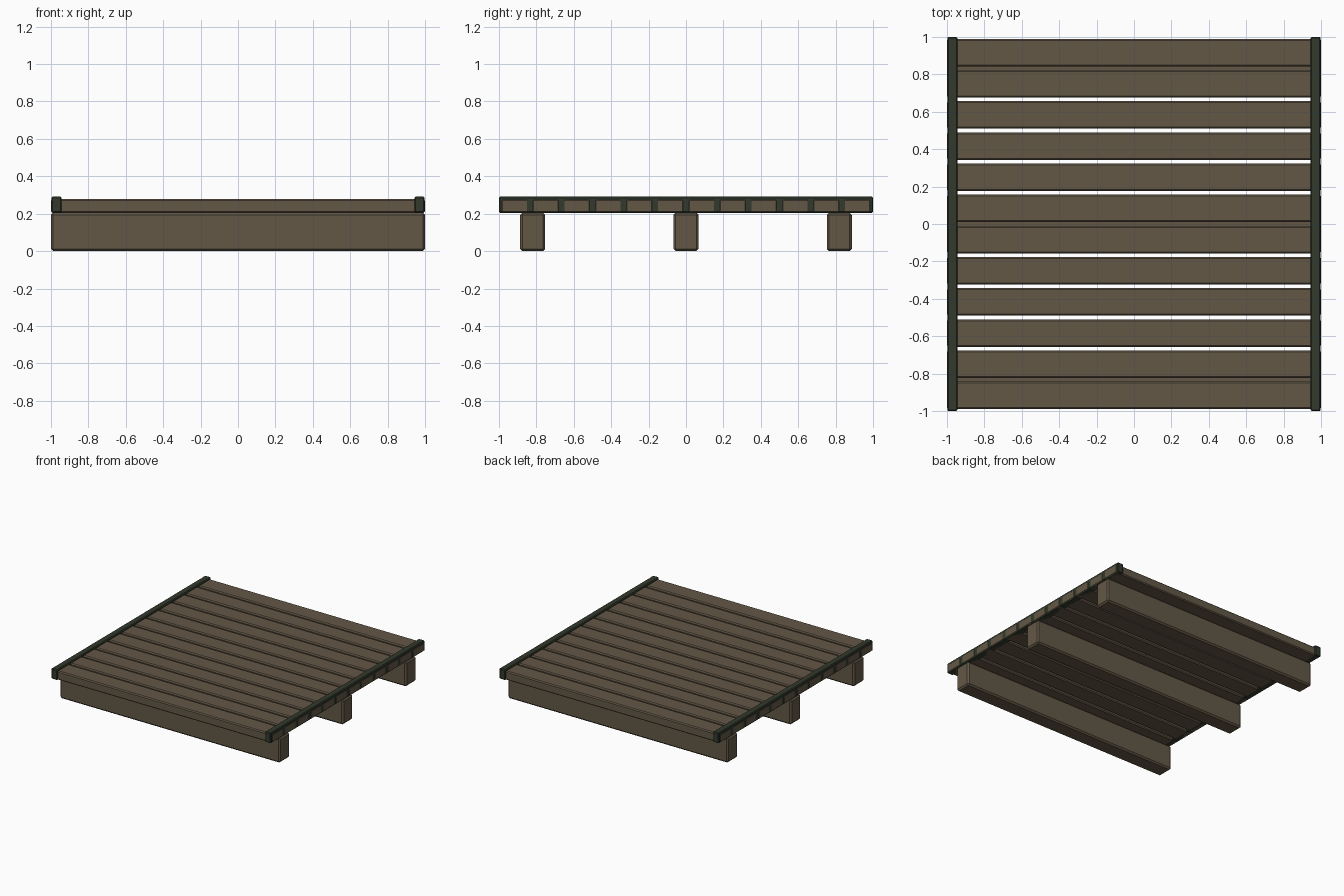
import bpy, bmesh

if "Cube" in bpy.data.objects:
    bpy.data.objects.remove(bpy.data.objects["Cube"])


def material(name, rgb):
    m = bpy.data.materials.new(name)
    m.diffuse_color = (*rgb, 1.0)
    m.use_nodes = True
    m.node_tree.nodes["Principled BSDF"].inputs["Base Color"].default_value = m.diffuse_color
    return m


WOOD = material("weathered brown wood", (0.125, 0.097, 0.062))
GREEN = material("dark green trim", (0.032, 0.042, 0.026))


def box(name, centre, size, bevel, mat):
    """Box with chamfered edges."""
    bm = bmesh.new()
    bmesh.ops.create_cube(bm, size=1.0)
    bmesh.ops.scale(bm, vec=size, verts=bm.verts)
    bmesh.ops.bevel(bm, geom=bm.edges[:], offset=bevel, segments=1,
                    profile=0.5, affect='EDGES')
    mesh = bpy.data.meshes.new(name)
    bm.to_mesh(mesh)
    bm.free()
    mesh.materials.append(mat)
    ob = bpy.data.objects.new(name, mesh)
    ob.location = centre
    bpy.context.collection.objects.link(ob)
    return ob


# Support beams running left to right
for i in range(3):
    box(f"support_beam_{i + 1}", ((0, (i - 1) * 0.82, 0.1025)),
        (2.0, 0.134, 0.205), 0.012, WOOD)

# Deck planks, ends just proud of the trim rails
for i in range(12):
    box(f"deck_plank_{i + 1}", (0, (i - 5.5) / 6, 0.2415),
        (2.0, 0.147, 0.073), 0.008, WOOD)

# Edge rails over the plank ends
for side, label in ((-1, "left"), (1, "right")):
    box(f"{label}_edge_rail", (side * 0.971, 0, 0.248),
        (0.054, 2.0, 0.086), 0.006, GREEN)
